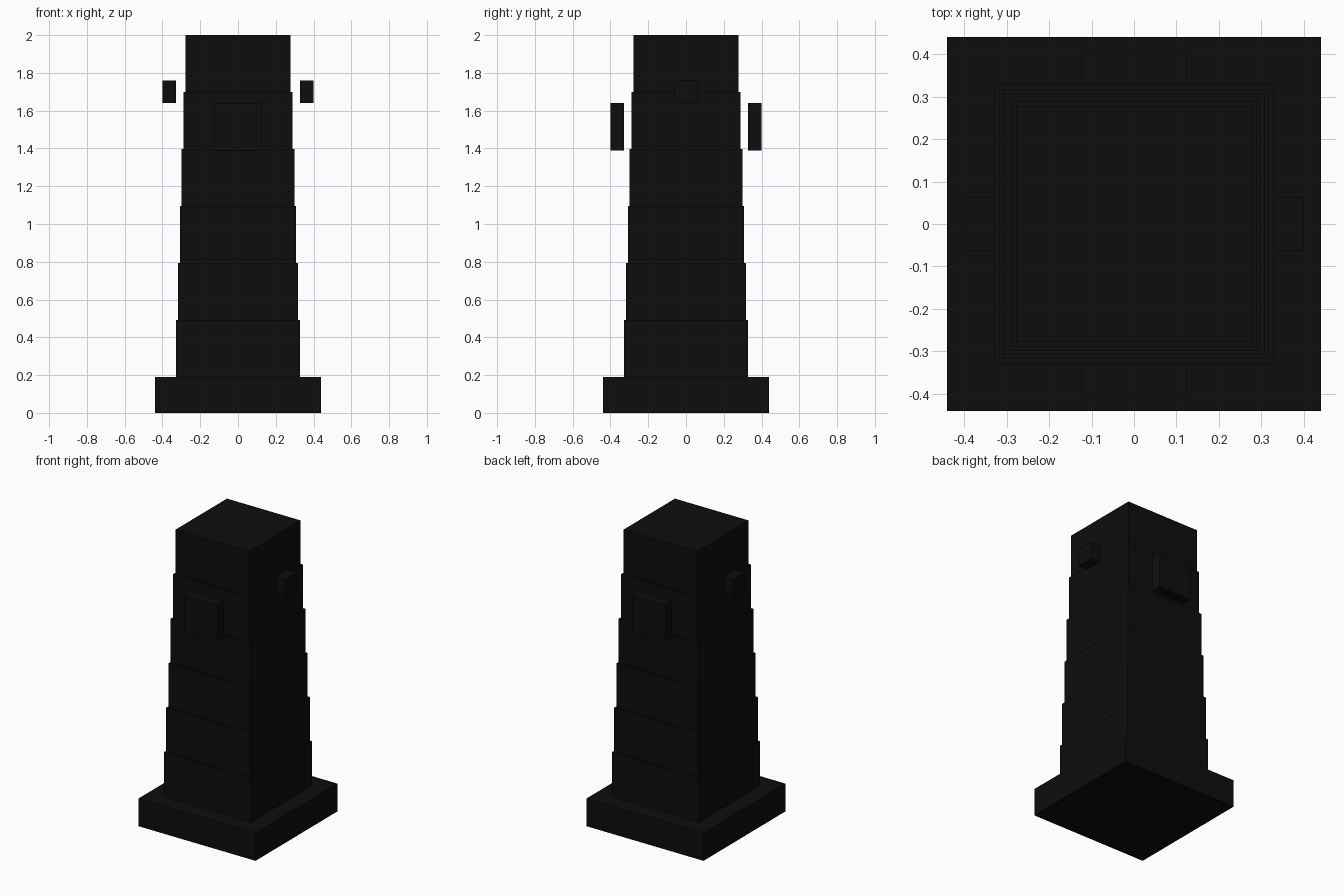
import bpy
import bmesh
from mathutils import Matrix, Vector

cube = bpy.data.objects.get("Cube")
if cube:
    bpy.data.objects.remove(cube, do_unlink=True)

# Single near-black material
black = bpy.data.materials.new("matte_black")
black.use_nodes = True
colour = (0.004, 0.004, 0.004, 1)
black.diffuse_color = colour
black.node_tree.nodes["Principled BSDF"].inputs["Base Color"].default_value = colour


def box(name, low, high):
    """Flat-shaded box spanning two opposite corners."""
    low, high = Vector(low), Vector(high)
    bm = bmesh.new()
    bmesh.ops.create_cube(bm, size=1, matrix=Matrix.Translation((low + high) / 2)
                          @ Matrix.Diagonal((*(high - low), 1)))
    mesh = bpy.data.meshes.new(name)
    bm.to_mesh(mesh)
    bm.free()
    mesh.materials.append(black)
    obj = bpy.data.objects.new(name, mesh)
    bpy.context.collection.objects.link(obj)
    return obj


def block(name, half, bottom, top):
    """Square block centred on the tower axis."""
    return box(name, (-half, -half, bottom), (half, half, top))


# Plinth
base_top = 0.19
block("plinth", 0.44, 0, base_top)

# Stepped shaft, each tier slightly narrower than the one below
tiers = 6
tier_height = (2 - base_top) / tiers
for i in range(tiers):
    bottom = base_top + i * tier_height
    block(f"shaft_tier_{i + 1}", 0.328 - 0.01 * i, bottom, bottom + tier_height)

# Floating panels on all four sides
inner, outer = 0.328, 0.4
for name, side in (("front", -1), ("back", 1)):
    y = sorted((side * inner, side * outer))
    box(f"{name}_panel", (-0.125, y[0], 1.39), (0.125, y[1], 1.64))
for name, side in (("right", -1), ("left", 1)):
    x = sorted((side * inner, side * outer))
    box(f"{name}_panel", (x[0], -0.062, 1.64), (x[1], 0.062, 1.76))
